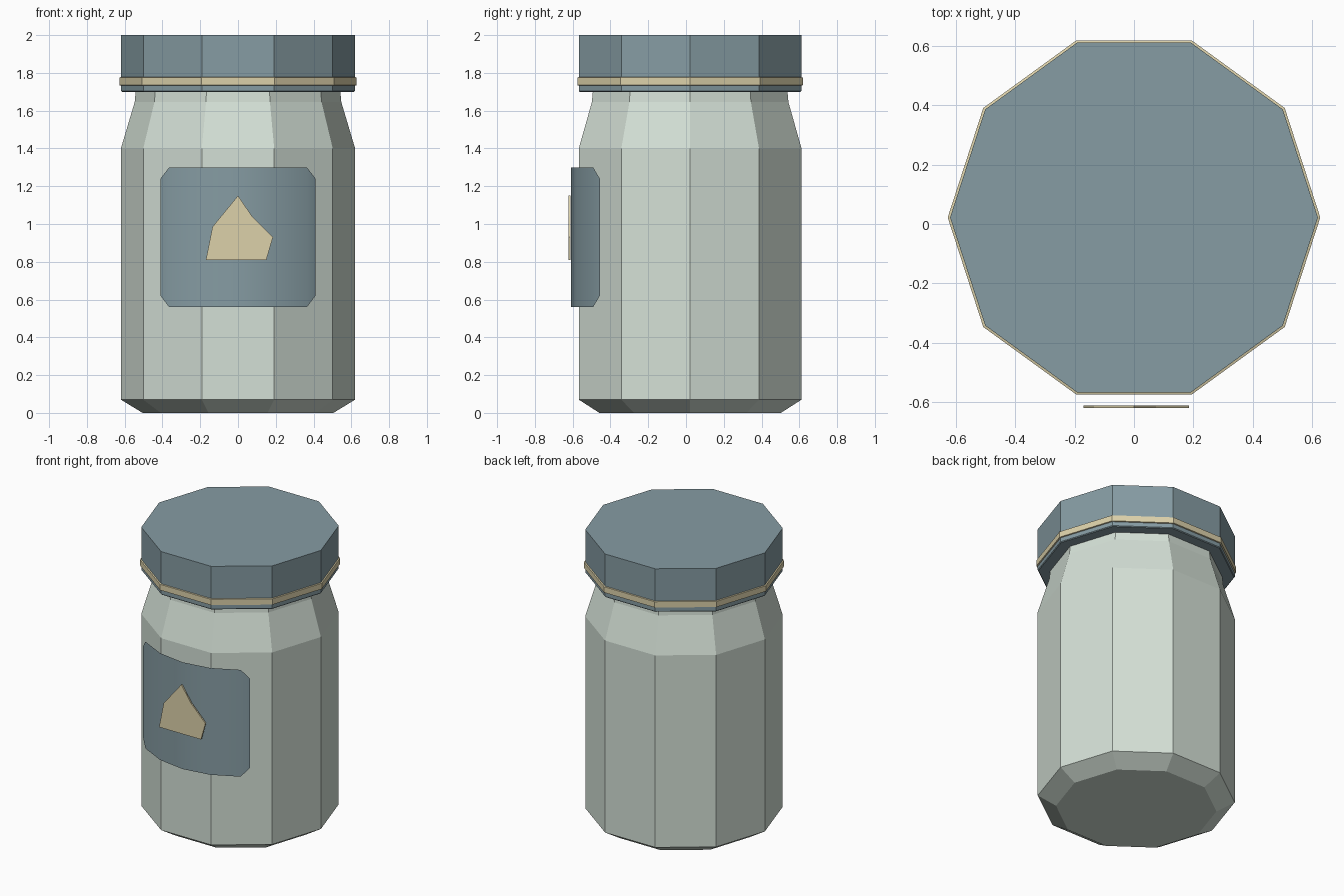
import bpy, bmesh, math

if "Cube" in bpy.data.objects:
    bpy.data.objects.remove(bpy.data.objects["Cube"])

SIDES = 10
CY = 0.022  # jar axis sits slightly behind the origin


def material(name, rgb):
    m = bpy.data.materials.new(name)
    m.diffuse_color = (*rgb, 1)
    m.use_nodes = True
    m.node_tree.nodes["Principled BSDF"].inputs["Base Color"].default_value = m.diffuse_color
    return m


GLASS = material("pale_green_glass", (0.658, 0.745, 0.672))
BLUE = material("slate_blue", (0.238, 0.332, 0.366))
TAN = material("sandy_tan", (0.716, 0.638, 0.402))


def finish(bm, name, mat, recalc=True):
    if recalc:
        bmesh.ops.recalc_face_normals(bm, faces=bm.faces)
    mesh = bpy.data.meshes.new(name)
    bm.to_mesh(mesh)
    bm.free()
    mesh.materials.append(mat)
    ob = bpy.data.objects.new(name, mesh)
    bpy.context.collection.objects.link(ob)
    return ob


def lathe(name, profile, mat, closed_loop=False):
    """Ten-sided turned solid; capped at both ends unless the profile is a loop."""
    bm = bmesh.new()
    rings = []
    for r, z in profile:
        rings.append([bm.verts.new((r * math.cos(math.tau * i / SIDES),
                                    CY + r * math.sin(math.tau * i / SIDES), z))
                      for i in range(SIDES)])
    pairs = list(zip(rings, rings[1:]))
    if closed_loop:
        pairs.append((rings[-1], rings[0]))
    for a, b in pairs:
        for i in range(SIDES):
            j = (i + 1) % SIDES
            bm.faces.new((a[i], a[j], b[j], b[i]))
    if not closed_loop:
        bm.faces.new(rings[0])
        bm.faces.new(rings[-1])
    return finish(bm, name, mat)


# Glass jar with bevelled foot, sloped shoulder and short neck
lathe("jar_body", [(0.505, 0), (0.62, 0.07), (0.62, 1.4), (0.547, 1.645), (0.54, 1.72)], GLASS)

# Lid and the band around its rim
lathe("lid", [(0.615, 1.70), (0.62, 1.705), (0.62, 2.0)], BLUE)
lathe("lid_band", [(0.61, 1.73), (0.628, 1.735), (0.628, 1.775), (0.61, 1.78)], TAN, True)

# Curved label sheet with clipped corners
bm = bmesh.new()
columns = []
for deg in (-40.6, -35.4, -17.7, 0, 17.7, 35.4, 40.6):
    a = math.radians(deg)
    clip = 0.06 if abs(deg) > 40 else 0
    x, y = 0.63 * math.sin(a), CY - 0.63 * math.cos(a)
    columns.append([bm.verts.new((x, y, z)) for z in (0.56 + clip, 1.30 - clip)])
for a, b in zip(columns, columns[1:]):
    bm.faces.new((a[0], b[0], b[1], a[1]))
label = finish(bm, "label", BLUE, recalc=False)
for p in label.data.polygons:
    p.use_smooth = True

# Flat emblem plate in front of the label
outline = [(-0.17, 0.81), (0.15, 0.81), (0.185, 0.93), (0.075, 1.04), (0, 1.15), (-0.135, 0.985)]
bm = bmesh.new()
face = bm.faces.new([bm.verts.new((x, -0.621, z)) for x, z in outline])
ext = bmesh.ops.extrude_face_region(bm, geom=[face], use_keep_orig=True)
bmesh.ops.translate(bm, vec=(0, 0.0095, 0),
                    verts=[v for v in ext["geom"] if isinstance(v, bmesh.types.BMVert)])
finish(bm, "emblem", TAN)
